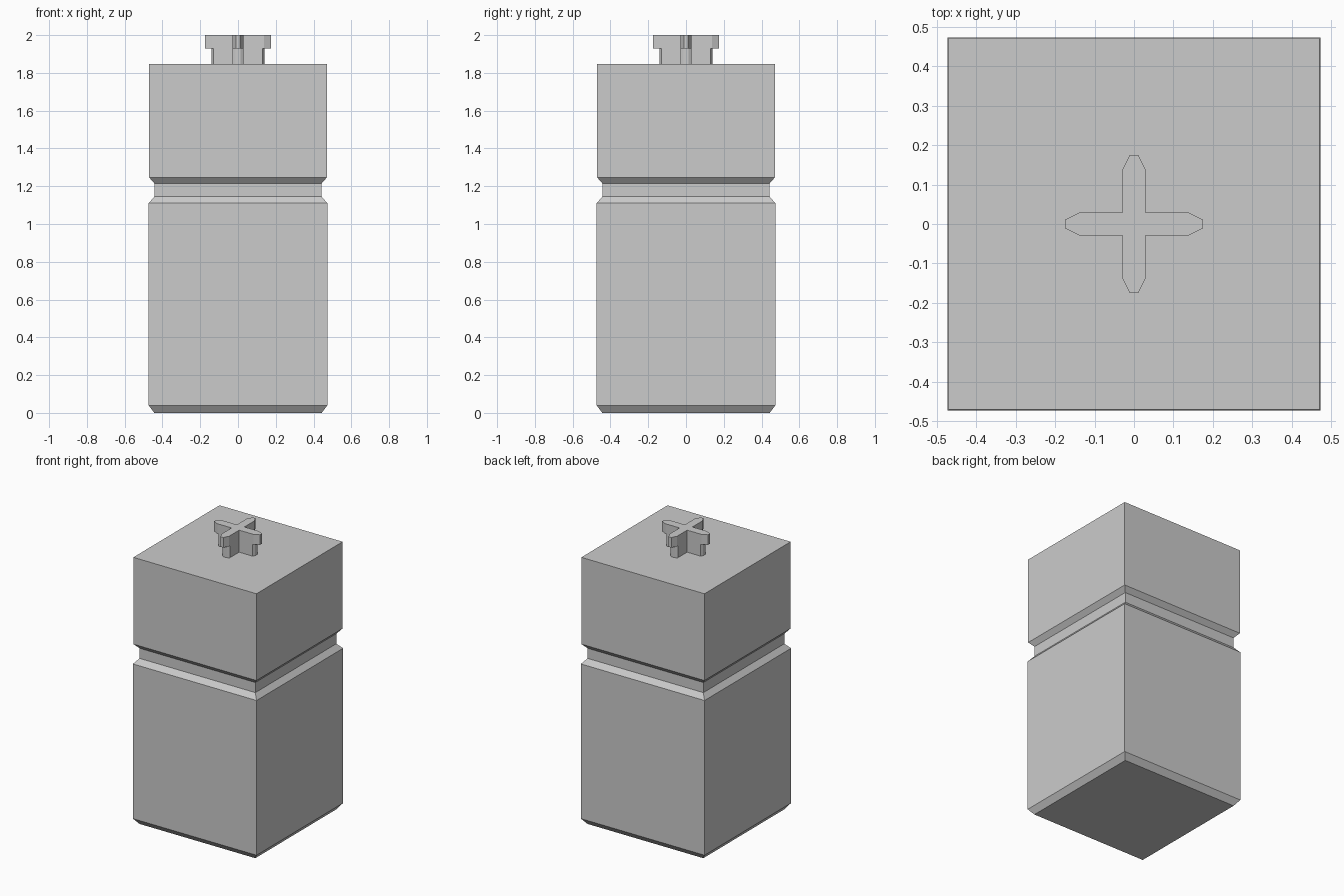
import bpy
import bmesh

cube = bpy.data.objects.get("Cube")
if cube:
    bpy.data.objects.remove(cube, do_unlink=True)

grey = bpy.data.materials.new("plain grey")
grey.use_nodes = True
colour = (0.6, 0.6, 0.6, 1)
grey.diffuse_color = colour
grey.node_tree.nodes["Principled BSDF"].inputs["Base Color"].default_value = colour


def loft(name, sections):
    """Skin a stack of (outline, height) sections and cap both ends."""
    bm = bmesh.new()
    rings = [[bm.verts.new((x, y, z)) for x, y in outline] for outline, z in sections]
    for low, high in zip(rings, rings[1:]):
        for i in range(len(low)):
            j = (i + 1) % len(low)
            bm.faces.new((low[i], low[j], high[j], high[i]))
    bm.faces.new(rings[0][::-1])
    bm.faces.new(rings[-1])
    bmesh.ops.recalc_face_normals(bm, faces=bm.faces)
    mesh = bpy.data.meshes.new(name)
    bm.to_mesh(mesh)
    bm.free()
    mesh.materials.append(grey)
    obj = bpy.data.objects.new(name, mesh)
    bpy.context.collection.objects.link(obj)
    return obj


def square(r):
    return [(-r, -r), (r, -r), (r, r), (-r, r)]


def cross(reach, shoulder, width, tip):
    """Outline of a four-armed cross with tapered arm ends."""
    arm = [(width, -width), (shoulder, -width), (reach, -tip),
           (reach, tip), (shoulder, width)]
    points = []
    for turn in range(4):
        points += arm
        arm = [(-y, x) for x, y in arm]
    return points


# Square body with chamfered foot and a waist groove
body_profile = [(0.443, 0), (0.473, 0.04), (0.473, 1.11), (0.443, 1.145),
                (0.443, 1.215), (0.471, 1.247), (0.471, 1.847)]
loft("body", [(square(r), z) for r, z in body_profile])

# Cross-shaped knob: narrow stem under a wider cap
stem = cross(0.14, 0.13, 0.028, 0.012)
cap = cross(0.175, 0.138, 0.029, 0.011)
loft("knob_stem", [(stem, 1.847), (stem, 1.93)])
loft("knob_cap", [(cap, 1.93), (cap, 2.0)])
